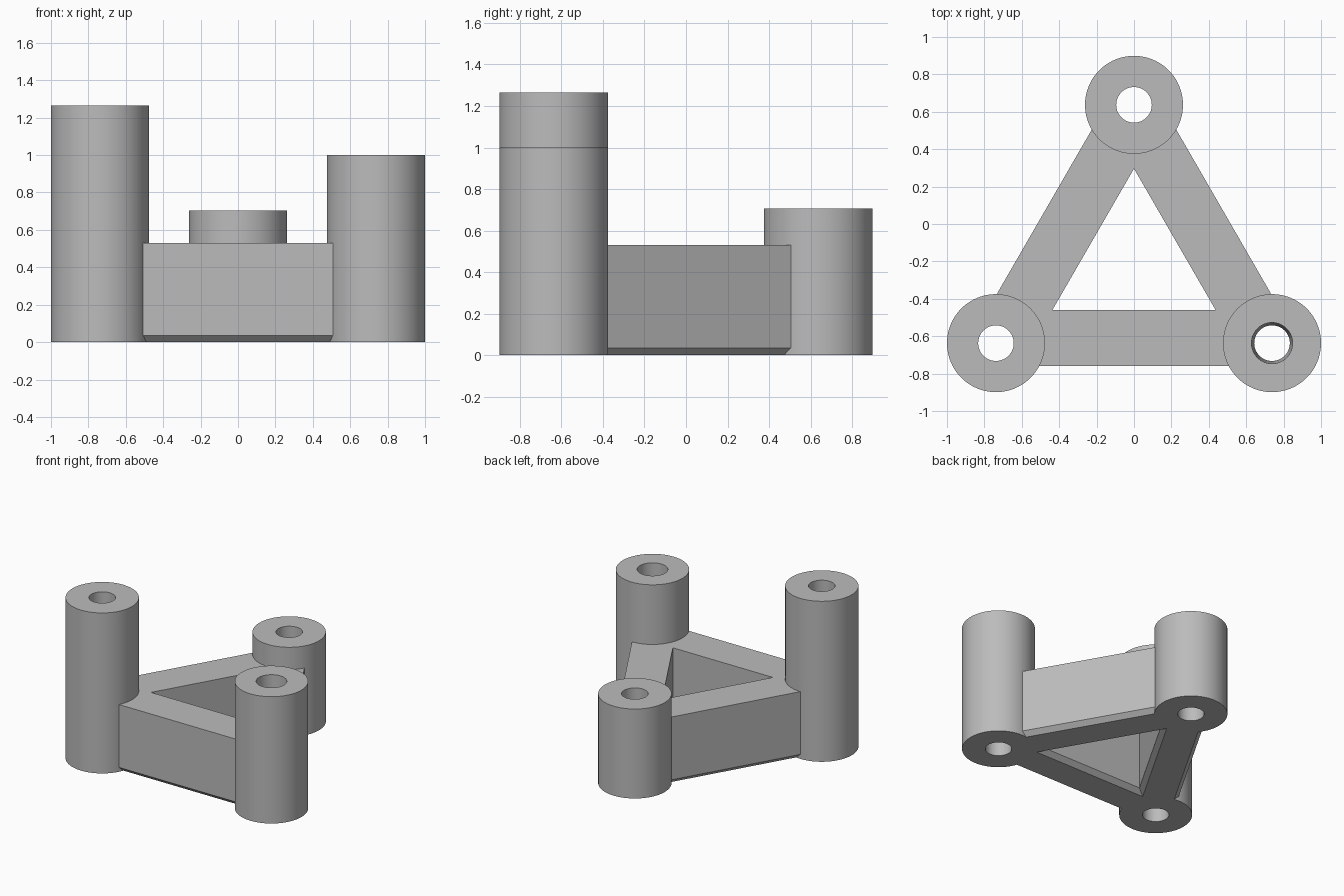
import bpy, bmesh, math

cube = bpy.data.objects.get("Cube")
if cube:
    bpy.data.objects.remove(cube, do_unlink=True)

grey = bpy.data.materials.new("plain grey")
grey.use_nodes = True
colour = (0.5, 0.5, 0.5, 1)
grey.diffuse_color = colour
grey.node_tree.nodes["Principled BSDF"].inputs["Base Color"].default_value = colour


def add_object(name, bm):
    bmesh.ops.recalc_face_normals(bm, faces=bm.faces)
    mesh = bpy.data.meshes.new(name)
    bm.to_mesh(mesh)
    bm.free()
    mesh.materials.append(grey)
    obj = bpy.data.objects.new(name, mesh)
    bpy.context.collection.objects.link(obj)
    return obj


def ring_body(name, profile, sides, centre, turn):
    """Sweep a closed (radius, height) profile around a vertical axis."""
    bm = bmesh.new()
    rings = []
    for i in range(sides):
        a = turn + math.tau * i / sides
        rings.append([bm.verts.new((centre[0] + r * math.cos(a),
                                    centre[1] + r * math.sin(a), z))
                      for r, z in profile])
    n = len(profile)
    for i in range(sides):
        a, b = rings[i], rings[(i + 1) % sides]
        for j in range(n):
            k = (j + 1) % n
            bm.faces.new((a[j], b[j], b[k], a[k]))
    return add_object(name, bm)


def cylinder(name, centre, bottom, top, r_bottom, r_top):
    bm = bmesh.new()
    bmesh.ops.create_cone(bm, cap_ends=True, segments=80, radius1=r_bottom,
                          radius2=r_top, depth=top - bottom)
    bmesh.ops.translate(bm, verts=bm.verts,
                        vec=(*centre, (top + bottom) / 2))
    return add_object(name, bm)


def combine(base, tool, operation):
    mod = base.modifiers.new(operation.lower(), 'BOOLEAN')
    mod.operation = operation
    mod.solver = 'EXACT'
    mod.object = tool
    tool.hide_render = True
    bpy.context.view_layer.objects.active = base
    bpy.ops.object.modifier_apply(modifier=mod.name)
    bpy.data.objects.remove(tool, do_unlink=True)


# Triangular frame with chamfered bottom edges (distances from its centre)
inner, outer, chamfer, top = 0.252, 0.552, 0.035, 0.53
profile = [(outer - chamfer, 0), (outer, chamfer), (outer, top),
           (inner, top), (inner, chamfer), (inner + chamfer, 0)]
frame = ring_body("triangular_post_bracket",
                  [(2 * d, z) for d, z in profile], 3, (0, -0.208), math.pi / 2)

# Three posts of different heights: centre, height, hole radius at the top
posts = [((-0.738, -0.637), 1.265, 0.095),
         ((0.738, -0.637), 1.0, 0.11),
         ((0, 0.637), 0.705, 0.095)]
for centre, height, _ in posts:
    combine(frame, cylinder("post", centre, 0, height, 0.262, 0.262), 'UNION')

# Through holes, one slightly tapered
for centre, height, r in posts:
    hole = cylinder("hole_cutter", centre, -0.01, height + 0.01, 0.095, r)
    combine(frame, hole, 'DIFFERENCE')

bpy.ops.object.select_all(action='DESELECT')
frame.select_set(True)
bpy.context.view_layer.objects.active = frame
bpy.ops.object.shade_smooth_by_angle(angle=math.radians(30))
